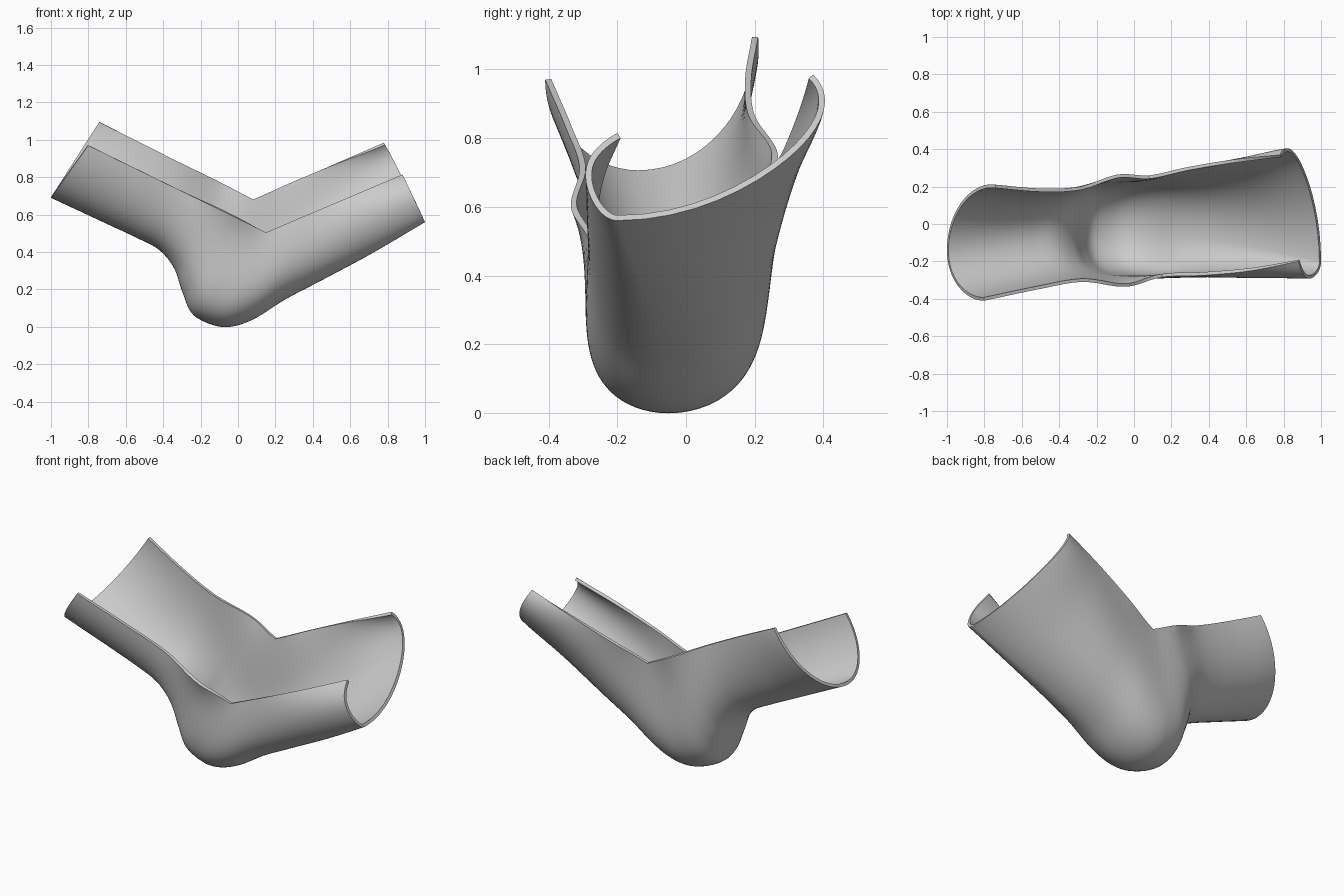
import bpy
import bmesh
from math import sin, cos, pi
from mathutils import Vector

cube = bpy.data.objects.get("Cube")
if cube:
    bpy.data.objects.remove(cube, do_unlink=True)

# Station -1 is the open leg end, 0 the ankle bend, 1 the open toe end.
# Underside profile: station, x, z
UNDERSIDE = [
    (-1, -1, .69), (-.84, -.85, .62), (-.68, -.7, .55), (-.53, -.55, .48),
    (-.38, -.42, .41), (-.26, -.34, .31), (-.15, -.295, .18),
    (-.07, -.235, .06), (0, -.09, 0), (.09, .06, .03), (.22, .25, .145),
    (.4, .45, .25), (.7, .72, .395), (1, 1, .56),
]
# Widths: station, lowest y, front wall, back wall, front rim, back rim,
# then how upright the front and back walls stand
WIDTHS = [
    (-1, -.14, -.41, .22, -.41, .21, 2, 2),
    (-.7, -.1, -.35, .19, -.35, .19, 2.2, 2.2),
    (-.45, -.07, -.305, .195, -.31, .2, 2.6, 2.6),
    (-.2, -.05, -.29, .23, -.335, .265, 4, 4),
    (0, -.05, -.295, .24, -.285, .26, 5, 5),
    (.3, -.08, -.29, .28, -.275, .305, 3.5, 3.2),
    (.65, -.13, -.305, .37, -.25, .345, 2.5, 1.8),
    (1, -.2, -.315, .52, -.2, .37, 2, 1.2),
]
# Rim corners in x, z: leg end, ankle bend, toe end
FRONT_RIM = [Vector(p) for p in ((-.8, .97), (.15, .505), (.88, .815))]
BACK_RIM = [Vector(p) for p in ((-.74, 1.095), (.08, .68), (.78, .985))]
STEPS_ALONG = 6
STEPS_SIDE = 28
THICKNESS = .018


def smooth_lookup(table, t):
    """Smooth curve through the rows of a table, keyed by the first column."""
    last = len(table) - 1
    i = 0
    while i < last - 1 and t > table[i + 1][0]:
        i += 1

    def slope(k, c):
        a, b = table[max(k - 1, 0)], table[min(k + 1, last)]
        return (b[c] - a[c]) / (b[0] - a[0])

    p, q = table[i], table[i + 1]
    span = q[0] - p[0]
    s = (t - p[0]) / span
    blend = s * s * (3 - 2 * s)
    return [p[c] + (q[c] - p[c]) * blend
            + span * s * (1 - s) * ((1 - s) * slope(i, c) - s * slope(i + 1, c))
            for c in range(1, len(p))]


def rim_point(rim, t):
    """Straight rim lines that meet in a crisp corner at the ankle."""
    return rim[1].lerp(rim[0] if t < 0 else rim[2], abs(t))


def section(t):
    """U-shaped cross-section from the front rim, under, to the back rim."""
    low = Vector(smooth_lookup(UNDERSIDE, t))
    mid, wall_f, wall_b, rim_f, rim_b, power_f, power_b = smooth_lookup(WIDTHS, t)
    points = []
    for k in range(-STEPS_SIDE, STEPS_SIDE + 1):
        if k < 0:
            wall, edge, rim, power = wall_f, rim_f, FRONT_RIM, power_f
        else:
            wall, edge, rim, power = wall_b, rim_b, BACK_RIM, power_b
        # Points gather toward the rim, where the walls rise steeply
        angle = (1 - (1 - abs(k) / STEPS_SIDE) ** 2) * pi / 2
        up = 1 - max(cos(angle), 0) ** (2 / power)
        y = mid + (wall - mid) * sin(angle) + (edge - wall) * up ** 4
        xz = low.lerp(rim_point(rim, t), up)
        points.append((xz.x, y, xz.y))
    return points


# Stations, denser where the heel turns
stations = []
for a, b in zip(UNDERSIDE, UNDERSIDE[1:]):
    stations += [a[0] + (b[0] - a[0]) * s / STEPS_ALONG for s in range(STEPS_ALONG)]
stations.append(1)

# Loft the shell
bm = bmesh.new()
rows = [[bm.verts.new(p) for p in section(t)] for t in stations]
for r, s in zip(rows, rows[1:]):
    for j in range(len(r) - 1):
        bm.faces.new((r[j], r[j + 1], s[j + 1], s[j]))
mesh = bpy.data.meshes.new("ankle_support_shell")
bm.to_mesh(mesh)
bm.free()
shell = bpy.data.objects.new("ankle_support_shell", mesh)
bpy.context.collection.objects.link(shell)

# Wall thickness, grown inward
solid = shell.modifiers.new("wall_thickness", 'SOLIDIFY')
solid.thickness = THICKNESS
solid.offset = -1

# Plain grey plastic
grey = bpy.data.materials.new("plain_grey")
grey.use_nodes = True
colour = (.6, .6, .6, 1)
grey.diffuse_color = colour
grey.node_tree.nodes["Principled BSDF"].inputs["Base Color"].default_value = colour
mesh.materials.append(grey)

# Smooth surfaces with sharp rims
bpy.ops.object.select_all(action='DESELECT')
shell.select_set(True)
bpy.context.view_layer.objects.active = shell
bpy.ops.object.modifier_apply(modifier=solid.name)
bpy.ops.object.shade_smooth_by_angle(angle=pi / 5)
